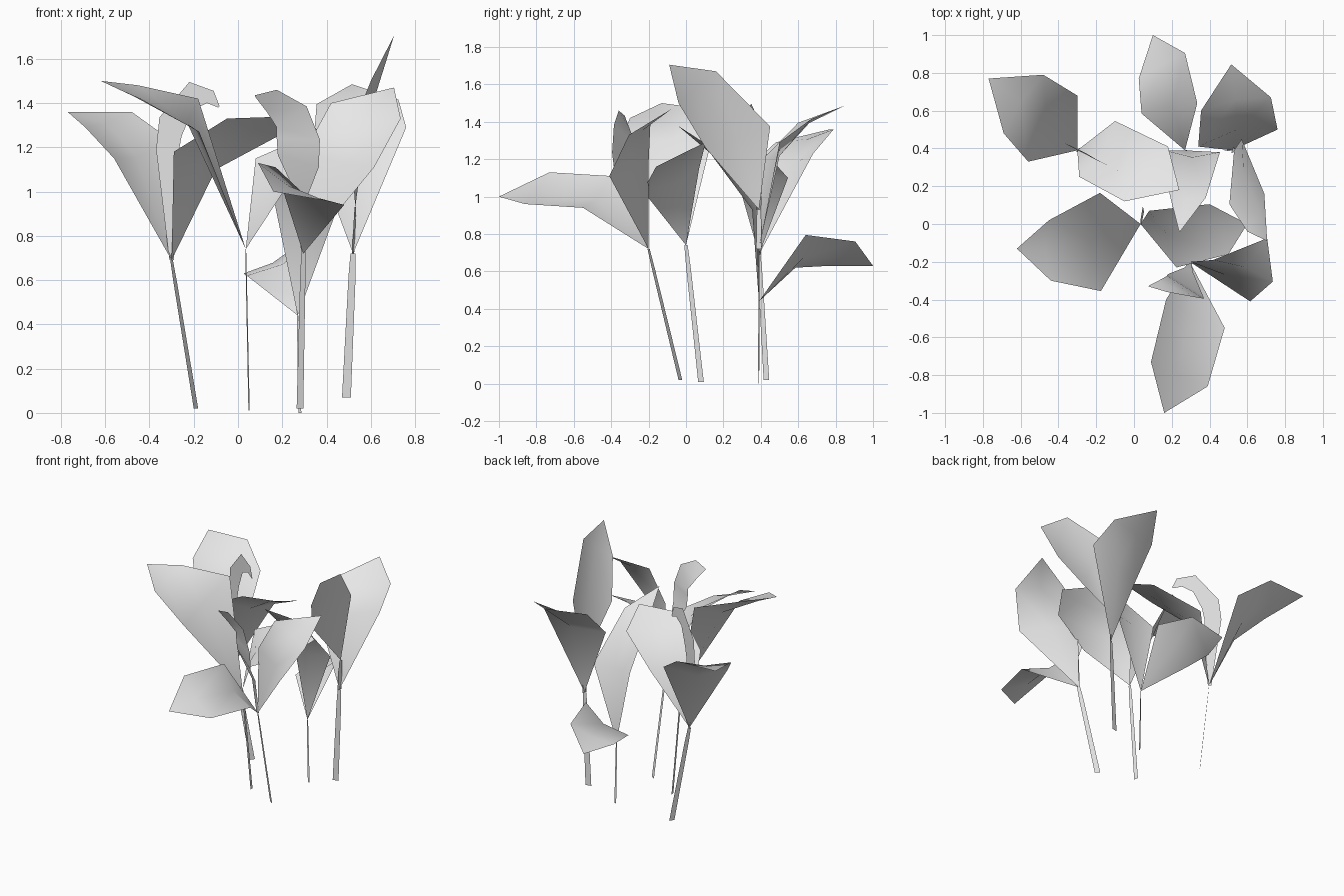
import bpy
import bmesh
from mathutils import Vector

cube = bpy.data.objects.get("Cube")
if cube:
    bpy.data.objects.remove(cube, do_unlink=True)

# One pale grey for the whole plant
grey = bpy.data.materials.new("pale_grey")
grey.use_nodes = True
grey.diffuse_color = (0.8, 0.8, 0.8, 1)
grey.node_tree.nodes["Principled BSDF"].inputs["Base Color"].default_value = grey.diffuse_color


def make_object(name, points, faces):
    """Create a smooth sheet object from a few corner points."""
    bm = bmesh.new()
    verts = [bm.verts.new(p) for p in points]
    for face in faces:
        bm.faces.new([verts[i] for i in face]).smooth = True
    mesh = bpy.data.meshes.new(name)
    bm.to_mesh(mesh)
    bm.free()
    mesh.materials.append(grey)
    obj = bpy.data.objects.new(name, mesh)
    bpy.context.collection.objects.link(obj)


def make_strip(name, edge, other_edge):
    """Sheet stretched between two edges with equally many points."""
    points = [p for pair in zip(edge, other_edge) for p in pair]
    faces = [(i, i + 1, i + 3, i + 2) for i in range(0, len(points) - 2, 2)]
    make_object(name, points, faces)


def make_petal(name, base, outline):
    """Petal sheet with a spine that sinks below its left and right edges."""
    left, left_shoulder, tip, right_shoulder, right = [Vector(p) for p in outline]
    sink = (right - left).cross(tip - base).normalized()
    if sink.z > 0:
        sink.negate()
    sink *= (right - left).length
    spine_low = (left + right) / 2 + sink * 0.12
    spine_high = (left_shoulder + right_shoulder) / 2 + sink * 0.06
    points = [base, left, spine_low, right, left_shoulder, spine_high, right_shoulder, tip]
    faces = [(0, 2, 1), (0, 3, 2), (1, 2, 5, 4), (2, 3, 6, 5), (4, 5, 7), (5, 6, 7)]
    make_object(name, points, faces)


def make_stem(name, foot, top, ribbon):
    """Flat ribbon stem that tapers a little towards the petals."""
    side = Vector(ribbon) / 2
    rings = ((foot, 1), (foot.lerp(top, 0.85), 0.8), (top, 0.6))
    make_strip(name, [c - side * s for c, s in rings], [c + side * s for c, s in rings])


def make_flower(name, foot, top, ribbon, petals):
    """One stem carrying petals, each outlined from left edge over the tip to right edge."""
    foot, top = Vector(foot), Vector(top)
    make_stem(name + "_stem", foot, top, ribbon)
    for number, outline in enumerate(petals, start=1):
        make_petal(f"{name}_petal_{number}", top, outline)


# Back right flower: two spread petals and one curled petal
make_flower("back_right_flower", (-.19, .43, .02), (-.3, .39, .69), (.02, .03, 0), [
    [(-.56, .33, 1.15), (-.69, .48, 1.29), (-.77, .77, 1.36), (-.48, .79, 1.36), (-.3, .68, 1.23)],
    [(-.1, .545, 1.1), (.18, .41, 1.25), (.24, .18, 1.34), (-.05, .12, 1.33), (-.29, .25, 1.18)],
])
make_strip(
    "back_right_curled_petal",
    [(-.31, .4, .69), (-.37, .43, 1.19), (-.355, .42, 1.335), (-.22, .35, 1.495), (-.11, .295, 1.455), (-.083, .28, 1.385)],
    [(-.29, .39, .69), (-.27, .38, 1.17), (-.255, .375, 1.25), (-.205, .345, 1.37), (-.14, .31, 1.4), (-.09, .285, 1.38)],
)

# Middle flower
make_flower("middle_flower", (.05, .08, .01), (.035, 0, .74), (-.006, .03, 0), [
    [(-.175, -.355, 1.27), (-.44, -.3, 1.42), (-.62, -.13, 1.5), (-.45, .02, 1.48), (-.18, .165, 1.42)],
    [(.08, .07, 1.15), (.4, .105, 1.29), (.6, 0, 1.24), (.5, -.16, 1.16), (.225, -.23, 1.03)],
])

# Low back flower: one drooping petal and one tall petal
make_flower("low_back_flower", (.28, .39, 0), (.27, .39, .44), (.012, .003, 0), [
    [(.04, .585, .62), (.025, .77, .63), (.1, 1, .63), (.27, .905, .76), (.335, .64, .795)],
    [(.165, .39, .95), (.19, .15, 1.22), (.24, -.045, 1.38), (.38, .14, 1.26), (.455, .38, .94)],
])

# Back left flower, with its tallest petal on a short neck
make_flower("back_left_flower", (.49, .39, .07), (.52, .39, .72), (.04, .008, 0), [
    [(.34, .41, 1.2), (.355, .6, 1.395), (.515, .845, 1.485), (.725, .67, 1.415), (.76, .5, 1.29)],
])
make_flower("tall_neck", (.52, .39, .72), (.53, .39, .93), (.01, .03, 0), [
    [(.505, .105, 1.26), (.6, -.04, 1.5), (.705, -.09, 1.705), (.69, .16, 1.67), (.57, .45, 1.375)],
])

# Front flower: two spread petals and one curled petal
make_flower("front_flower", (.28, -.03, .02), (.295, -.2, .72), (.03, -.02, 0), [
    [(.17, -.4, 1.11), (.09, -.73, 1.13), (.16, -1, 1), (.39, -.86, .96), (.48, -.55, .94)],
    [(.3, -.2, 1.18), (.42, -.19, 1.4), (.705, -.075, 1.47), (.735, -.305, 1.33), (.615, -.41, 1.11)],
])
make_strip(
    "front_curled_petal",
    [(.305, -.2, .72), (.31, -.25, .97), (.365, -.38, 1.11), (.37, -.395, 1.235), (.31, -.385, 1.385), (.175, -.36, 1.46), (.075, -.33, 1.435)],
    [(.285, -.2, .72), (.27, -.23, .97), (.18, -.265, 1.165), (.175, -.27, 1.24), (.175, -.275, 1.29), (.13, -.3, 1.36), (.08, -.325, 1.425)],
)
